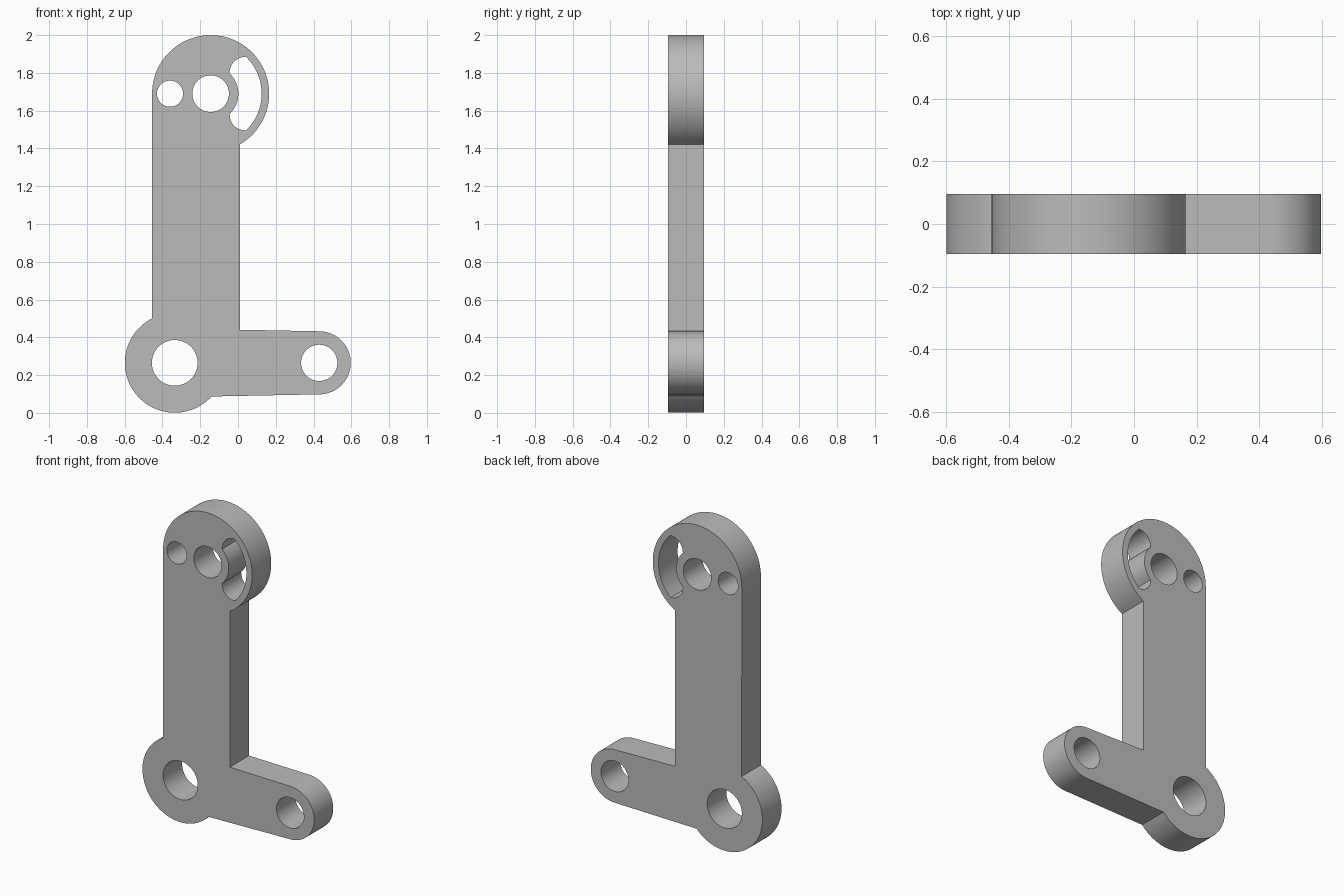
import bpy, bmesh
from math import cos, sin, radians

if "Cube" in bpy.data.objects:
    bpy.data.objects.remove(bpy.data.objects["Cube"])

HALF = 0.095  # half the plate thickness


def arc(cx, cz, r, a0, a1, n):
    """Points along an arc, angles in degrees, both ends included."""
    angles = [radians(a0 + (a1 - a0) * i / n) for i in range(n + 1)]
    return [(cx + r * cos(a), cz + r * sin(a)) for a in angles]


def circle(cx, cz, r, n=64):
    return arc(cx, cz, r, 0, 360, n)[:-1]


# Outer outline: top disc, upright bar, lower hub, side arm
outline = arc(-0.145, 1.69, 0.31, -60, 180, 72)
outline += arc(-0.335, 0.265, 0.264, 117, 317.6, 64)
outline += arc(0.43, 0.265, 0.167, -91, 89, 48)
outline += [(0.01, 0.44)]

# Crescent slot: outer arc, rounded ends, inner arc around the pivot hole
slot = arc(-0.145, 1.69, 0.27, -46.5, 46.5, 32)
slot += arc(0.037, 1.803, 0.081, 92, 180, 14)
slot += arc(-0.145, 1.69, 0.147, 47, -47, 24)
slot += arc(0.037, 1.577, 0.081, 180, 268, 14)

loops = [
    outline,
    slot,
    circle(-0.36, 1.69, 0.069),    # small pin hole
    circle(-0.145, 1.69, 0.097),   # top pivot hole
    circle(-0.335, 0.265, 0.121),  # hub hole
    circle(0.43, 0.265, 0.096),    # arm hole
]

# Fill the profile between the loops, then extrude it through the thickness
bm = bmesh.new()
edges = []
for loop in loops:
    vs = [bm.verts.new((x, -HALF, z)) for x, z in loop]
    edges += [bm.edges.new((a, b)) for a, b in zip(vs, vs[1:] + vs[:1])]
bmesh.ops.triangle_fill(bm, use_beauty=True, use_dissolve=False, edges=edges,
                        normal=(0, -1, 0))
ext = bmesh.ops.extrude_face_region(bm, geom=bm.faces[:], use_keep_orig=True)
bmesh.ops.translate(bm, vec=(0, 2 * HALF, 0),
                    verts=[g for g in ext["geom"] if isinstance(g, bmesh.types.BMVert)])
bmesh.ops.recalc_face_normals(bm, faces=bm.faces[:])

mesh = bpy.data.meshes.new("lever_plate")
bm.to_mesh(mesh)
bm.free()
plate = bpy.data.objects.new("lever_plate", mesh)
bpy.context.collection.objects.link(plate)

# Plain grey metal
grey = bpy.data.materials.new("grey_metal")
grey.diffuse_color = (0.5, 0.5, 0.5, 1)
grey.use_nodes = True
grey.node_tree.nodes["Principled BSDF"].inputs["Base Color"].default_value = grey.diffuse_color
mesh.materials.append(grey)

bpy.context.view_layer.objects.active = plate
plate.select_set(True)
bpy.ops.object.shade_smooth_by_angle(angle=radians(30))
